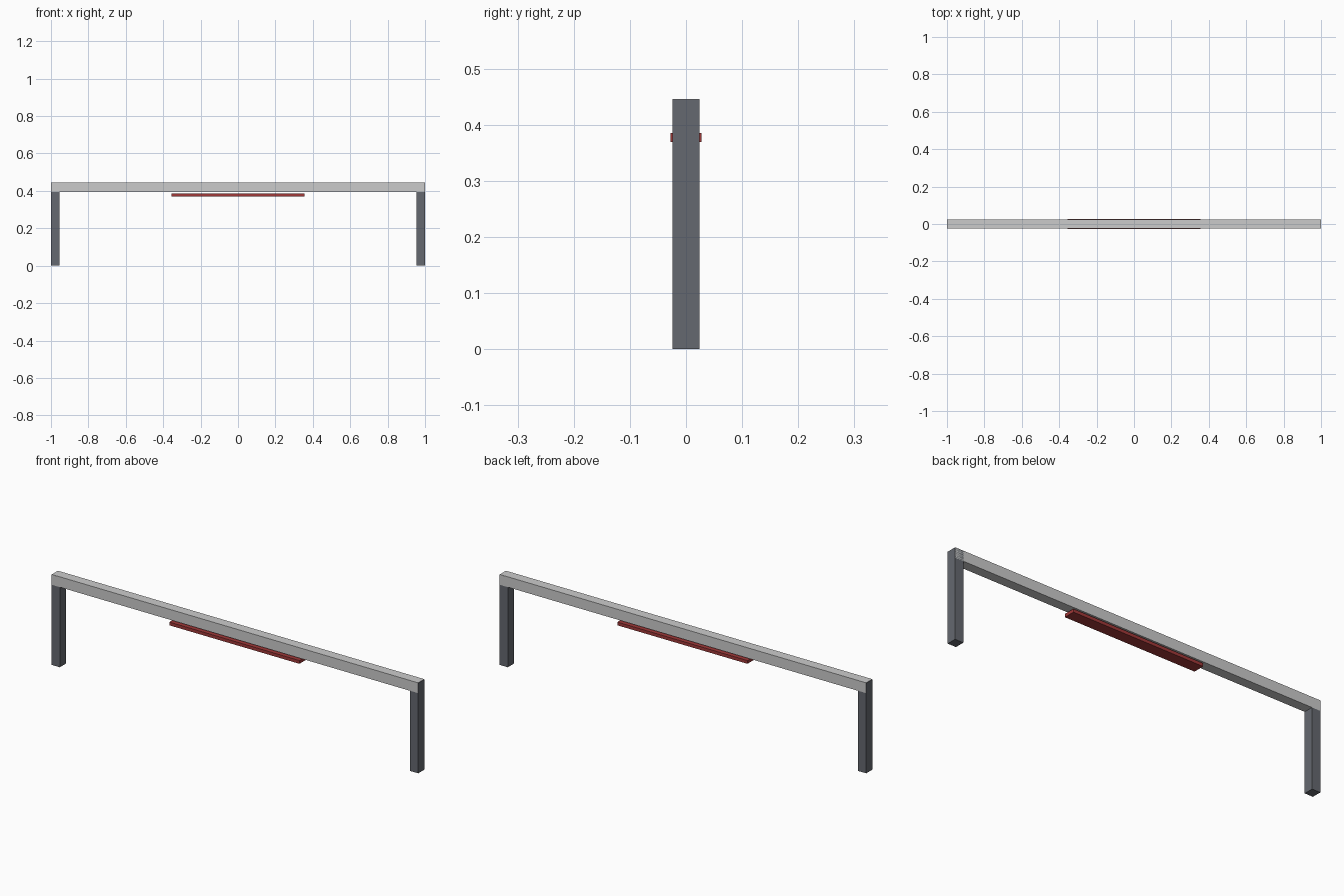
import bpy

if "Cube" in bpy.data.objects:
    bpy.data.objects.remove(bpy.data.objects["Cube"])


def material(name, color):
    mat = bpy.data.materials.new(name)
    mat.diffuse_color = (*color, 1.0)
    mat.use_nodes = True
    mat.node_tree.nodes["Principled BSDF"].inputs["Base Color"].default_value = mat.diffuse_color
    return mat


def box(name, lo, hi, mat=None):
    """Box spanning the two opposite corners lo and hi."""
    centre = [(a + b) / 2 for a, b in zip(lo, hi)]
    bpy.ops.mesh.primitive_cube_add(size=1, location=centre)
    obj = bpy.context.object
    obj.name = name
    obj.scale = [b - a for a, b in zip(lo, hi)]
    bpy.ops.object.transform_apply(location=False, rotation=False, scale=True)
    if mat:
        obj.data.materials.append(mat)
    return obj


dark = material("dark_steel", (0.13, 0.14, 0.16))
red = material("red_grip", (0.35, 0.04, 0.04))
half_depth = 0.024
top = 0.446

# Long horizontal rail
box("rail", (-0.999, -half_depth, 0.395), (0.999, half_depth, top))

# Upright legs at both ends
for side, x0, x1 in (("left", -1.0, -0.955), ("right", 0.955, 1.0)):
    box(side + "_leg", (x0, -half_depth, 0.0), (x1, half_depth, top - 0.001), dark)

# Red strip hanging just under the middle of the rail
box("red_strip", (-0.355, -0.028, 0.369), (0.355, 0.028, 0.385), red)
